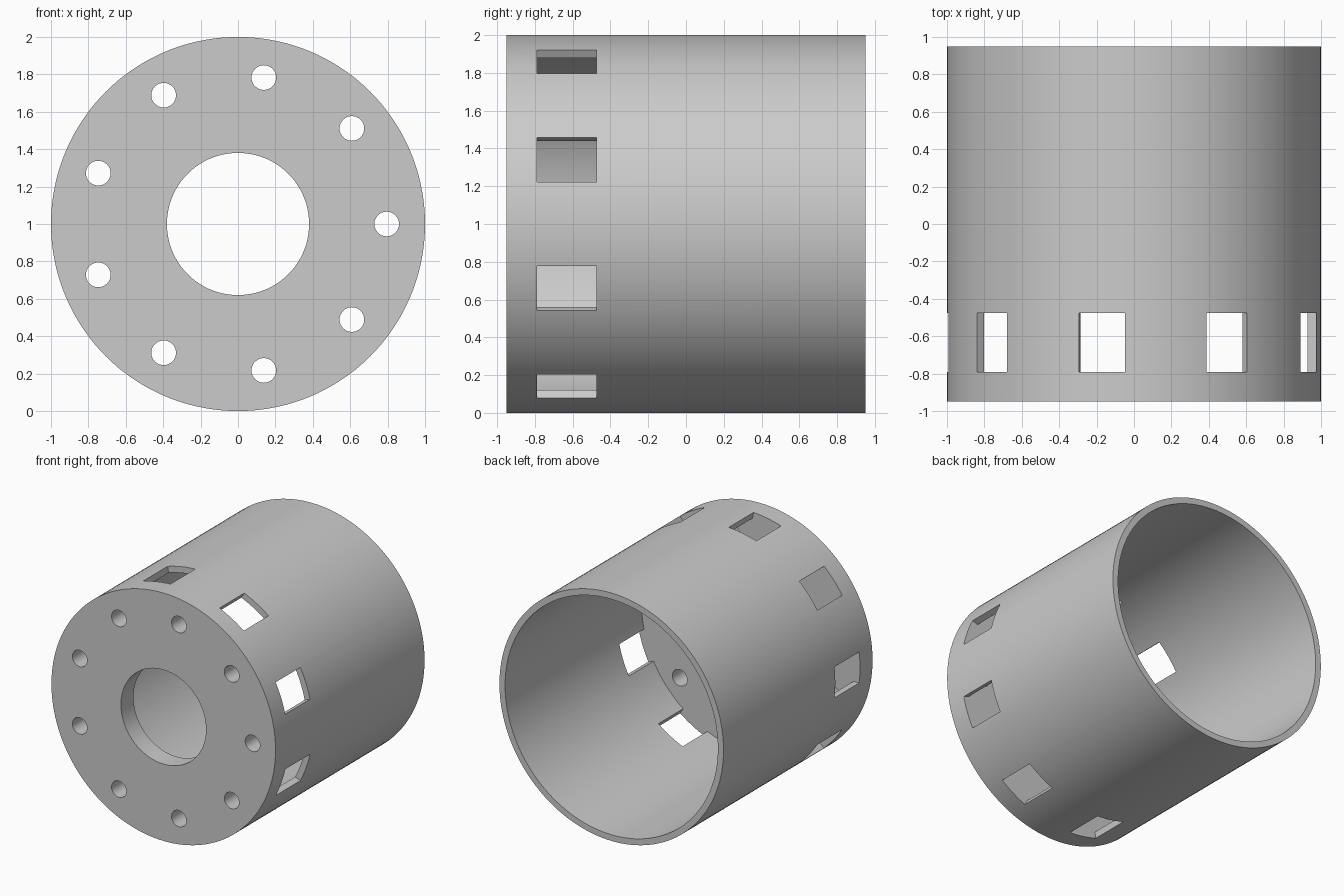
import bpy, bmesh, math
from mathutils import Matrix, Vector

cube = bpy.data.objects.get("Cube")
if cube:
    bpy.data.objects.remove(cube, do_unlink=True)

SIDES = 144
COUNT = 9
STEP = 2 * math.pi / COUNT
FRONT, PLATE, BACK = -0.95, -0.79, 0.95
OUTER, INNER, BORE = 1.0, 0.95, 0.38
CENTRE = Vector((0, 0, 1))

grey = bpy.data.materials.new("plain grey")
grey.use_nodes = True
colour = (0.6, 0.6, 0.6, 1)
grey.diffuse_color = colour
grey.node_tree.nodes["Principled BSDF"].inputs["Base Color"].default_value = colour


def radial(angle, radius, y):
    """Point at an angle around the drum axis."""
    return CENTRE + Vector((radius * math.cos(angle), y, radius * math.sin(angle)))


def to_object(bm, name):
    bmesh.ops.recalc_face_normals(bm, faces=bm.faces)
    mesh = bpy.data.meshes.new(name)
    bm.to_mesh(mesh)
    bm.free()
    obj = bpy.data.objects.new(name, mesh)
    bpy.context.collection.objects.link(obj)
    mesh.materials.append(grey)
    return obj


# Drum: closed cross-section turned around the y axis
bm = bmesh.new()
profile = [(BORE, FRONT), (OUTER, FRONT), (OUTER, BACK),
           (INNER, BACK), (INNER, PLATE), (BORE, PLATE)]
rings = [[bm.verts.new(radial(2 * math.pi * i / SIDES, r, y)) for r, y in profile]
         for i in range(SIDES)]
for i in range(SIDES):
    a, b = rings[i], rings[(i + 1) % SIDES]
    for j in range(len(profile)):
        k = (j + 1) % len(profile)
        bm.faces.new((a[j], a[k], b[k], b[j]))
drum = to_object(bm, "drum")

# Cutter: bolt holes in the plate, and wall windows halfway between them
bm = bmesh.new()
for i in range(COUNT):
    hole = Matrix.Translation(radial(i * STEP, 0.795, FRONT)) @ Matrix.Rotation(math.pi / 2, 4, "X")
    bmesh.ops.create_cone(bm, cap_ends=True, segments=32, radius1=0.066,
                          radius2=0.066, depth=0.6, matrix=hole)
    angle = (i + 0.5) * STEP
    window = (Matrix.Translation(radial(angle, 1.0, (PLATE - 0.475) / 2))
              @ Matrix.Rotation(-angle, 4, "Y")
              @ Matrix.Diagonal((0.2, -0.475 - PLATE, 0.25, 1)))
    bmesh.ops.create_cube(bm, size=1, matrix=window)
cutter = to_object(bm, "hole_cutter")
cutter.hide_render = True

cut = drum.modifiers.new("holes", "BOOLEAN")
cut.operation = "DIFFERENCE"
cut.solver = "EXACT"
cut.object = cutter
bpy.context.view_layer.objects.active = drum
drum.select_set(True)
bpy.ops.object.modifier_apply(modifier=cut.name)
bpy.data.objects.remove(cutter, do_unlink=True)

bpy.ops.object.shade_smooth_by_angle(angle=math.radians(30))
